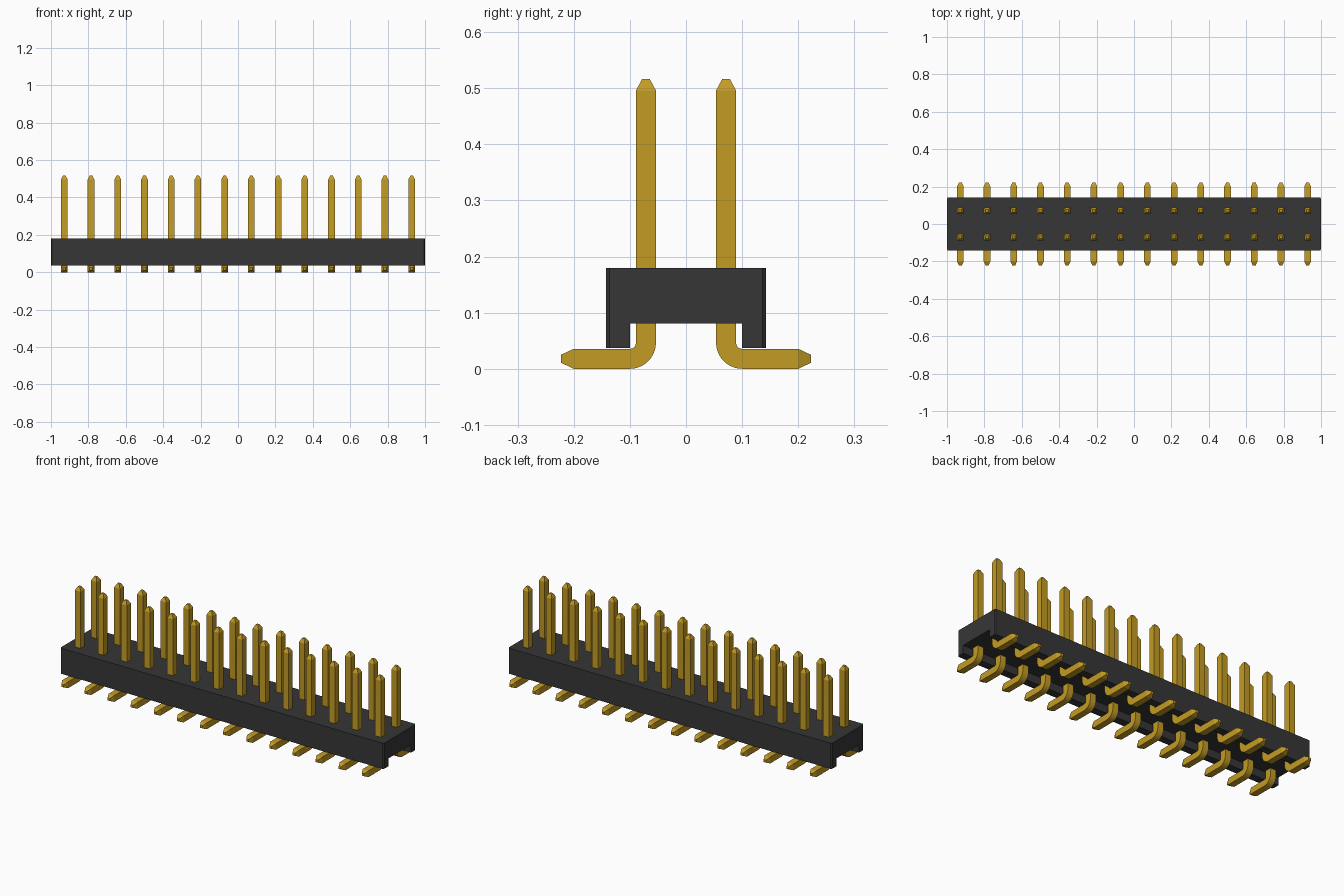
import bpy, bmesh, math
from mathutils import Vector

cube = bpy.data.objects.get("Cube")
if cube:
    bpy.data.objects.remove(cube, do_unlink=True)


def make_material(name, color, roughness):
    mat = bpy.data.materials.new(name)
    mat.use_nodes = True
    mat.diffuse_color = color
    bsdf = next(n for n in mat.node_tree.nodes if n.type == 'BSDF_PRINCIPLED')
    bsdf.inputs["Base Color"].default_value = color
    bsdf.inputs["Roughness"].default_value = roughness
    return mat


gold = make_material("gold", (0.55, 0.33, 0.018, 1), 0.4)
black = make_material("black_plastic", (0.037, 0.037, 0.037, 1), 0.6)


def loft_mesh(name, sections, mat):
    """Skin a row of equal-length point rings and cap both ends."""
    bm = bmesh.new()
    rings = [[bm.verts.new(p) for p in s] for s in sections]
    n = len(rings[0])
    for a, b in zip(rings, rings[1:]):
        for i in range(n):
            j = (i + 1) % n
            bm.faces.new((a[i], a[j], b[j], b[i]))
    bm.faces.new(rings[0])
    bm.faces.new(rings[-1])
    bmesh.ops.recalc_face_normals(bm, faces=bm.faces)
    mesh = bpy.data.meshes.new(name)
    bm.to_mesh(mesh)
    bm.free()
    mesh.materials.append(mat)
    return mesh


def add_object(name, mesh, location=(0, 0, 0)):
    obj = bpy.data.objects.new(name, mesh)
    obj.location = location
    bpy.context.collection.objects.link(obj)
    return obj


# Housing: channel profile along x, with small chamfers on the upright corners
def housing_section(x, half_y):
    pts = [(-half_y, 0.037), (-half_y, 0.18), (half_y, 0.18), (half_y, 0.037),
           (0.1, 0.037), (0.1, 0.081), (-0.1, 0.081), (-0.1, 0.037)]
    return [(x, y, z) for y, z in pts]


add_object("housing", loft_mesh("housing", [
    housing_section(-1, 0.136), housing_section(-0.994, 0.1425),
    housing_section(0.994, 0.1425), housing_section(1, 0.136)], black))

# Pins: square wire with pointed ends, bent outward into a foot
COLUMNS, PITCH, ROW_Y = 14, 1 / 7, 0.0714
HALF, TIP, BEND_R, BEND_STEPS = 0.0178, 0.007, 0.0286, 10


def pin_mesh(name, side):
    """side = -1 for the front row, +1 for the back row."""
    bend_z = HALF + BEND_R
    # Stations: y outward from the row line, z, bend angle, half width
    stations = [(0, 0.516, 0, TIP), (0, 0.496, 0, HALF)]
    for k in range(BEND_STEPS + 1):
        a = math.pi / 2 * k / BEND_STEPS
        stations.append((BEND_R * (1 - math.cos(a)),
                         bend_z - BEND_R * math.sin(a), a, HALF))
    stations += [(0.2 - ROW_Y, HALF, math.pi / 2, HALF),
                 (0.223 - ROW_Y, HALF, math.pi / 2, TIP)]
    sections = []
    for y, z, a, h in stations:
        across = Vector((0, math.cos(a), math.sin(a)))
        ring = [Vector((u * h, y, z)) + across * (v * h)
                for u, v in ((-1, -1), (1, -1), (1, 1), (-1, 1))]
        sections.append([(p.x, side * p.y, p.z) for p in ring])
    return loft_mesh(name, sections, gold)


pins = []
for row, side in (("front", -1), ("back", 1)):
    mesh = pin_mesh(row + "_pin", side)
    for i in range(COLUMNS):
        x = (i - (COLUMNS - 1) / 2) * PITCH
        pins.append(add_object(f"{row}_pin_{i + 1}", mesh, (x, side * ROW_Y, 0)))

# Smooth the bends only, keeping the square edges sharp
for mesh in {p.data for p in pins}:
    mesh.shade_smooth()
    mesh.set_sharp_from_angle(angle=math.radians(20))
